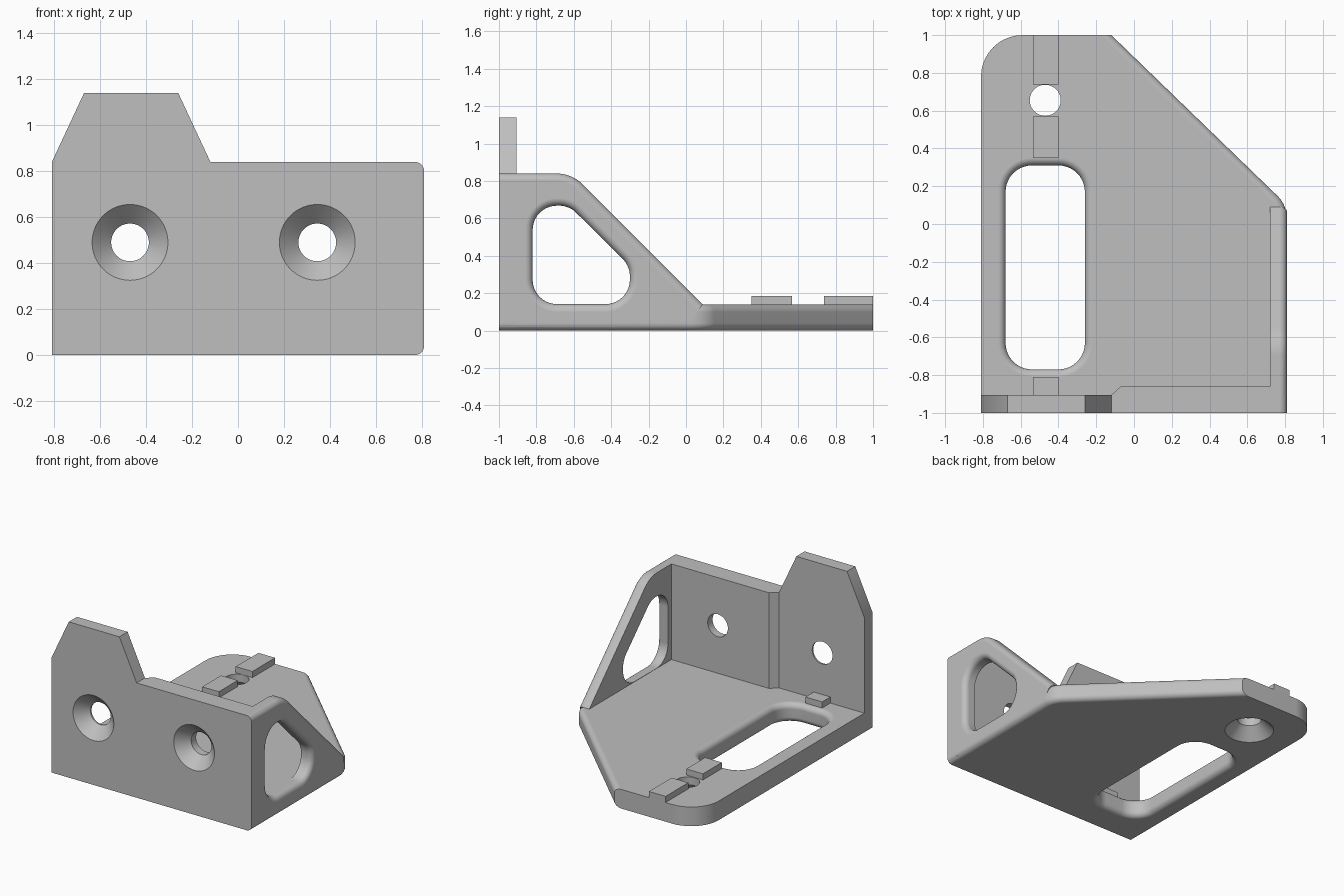
import bpy, bmesh, math
from mathutils import Vector

old = bpy.data.objects.get("Cube")
if old:
    bpy.data.objects.remove(old)

grey = bpy.data.materials.new("plain_grey")
grey.use_nodes = True
grey.diffuse_color = (0.52, 0.52, 0.52, 1)
grey.node_tree.nodes["Principled BSDF"].inputs["Base Color"].default_value = grey.diffuse_color

PLACE = {"X": lambda a, b, h: (h, a, b),
         "Y": lambda a, b, h: (a, h, b),
         "Z": lambda a, b, h: (a, b, h)}


def rounded(corners, grow=0.0, steps=10):
    """Outline from (a, b) or (a, b, radius) corners, grown about the arc centres."""
    out = []
    for i, corner in enumerate(corners):
        p = Vector(corner[:2])
        if len(corner) == 2:
            out.append(p)
            continue
        r = corner[2]
        u = (Vector(corners[i - 1][:2]) - p).normalized()
        v = (Vector(corners[(i + 1) % len(corners)][:2]) - p).normalized()
        half = u.angle(v) / 2
        centre = p + (u + v).normalized() * r / math.sin(half)
        start = (p + u * r / math.tan(half) - centre).normalized()
        end = (p + v * r / math.tan(half) - centre).normalized()
        out += [centre + start.slerp(end, k / steps) * (r + grow) for k in range(steps + 1)]
    return out


def circle(a, b, r, n=64):
    return [Vector((a + r * math.cos(math.tau * k / n), b + r * math.sin(math.tau * k / n)))
            for k in range(n)]


def loft(name, axis, levels, soften=None, radius=0.04):
    """Closed solid through (outline, height) levels; soften picks edges to round."""
    bm = bmesh.new()
    rings = [[bm.verts.new(PLACE[axis](p.x, p.y, h)) for p in pts] for pts, h in levels]
    n = len(rings[0])
    bm.faces.new(rings[0])
    bm.faces.new(rings[-1])
    for low, high in zip(rings, rings[1:]):
        for i in range(n):
            j = (i + 1) % n
            bm.faces.new((low[i], low[j], high[j], high[i]))
    bmesh.ops.recalc_face_normals(bm, faces=bm.faces)
    if soften:
        edges = [e for e in bm.edges if soften(e.verts[0].co, e.verts[1].co)]
        bmesh.ops.bevel(bm, geom=edges, offset=radius, segments=6, profile=0.5, affect="EDGES")
    mesh = bpy.data.meshes.new(name)
    bm.to_mesh(mesh)
    bm.free()
    mesh.materials.append(grey)
    ob = bpy.data.objects.new(name, mesh)
    bpy.context.collection.objects.link(ob)
    return ob


def prism(name, axis, corners, low, high, soften=None):
    pts = rounded(corners)
    return loft(name, axis, [(pts, low), (pts, high)], soften)


def select(ob):
    bpy.ops.object.select_all(action="DESELECT")
    bpy.context.view_layer.objects.active = ob
    ob.select_set(True)


def combine(body, other, operation):
    select(body)
    mod = body.modifiers.new("combine", "BOOLEAN")
    mod.operation, mod.object, mod.solver = operation, other, "EXACT"
    bpy.ops.object.modifier_apply(modifier=mod.name)
    bpy.data.objects.remove(other)


# Base plate, with rounded edges along the right side and the diagonal
FLOOR = 0.14


def base_edge(a, b):
    mid = (a + b) / 2
    if abs(a.z - b.z) > 0.01 or mid.x < -0.11 or mid.y < -0.99:
        return False
    return mid.z < 0.01 or mid.y > 0.03


body = prism("bracket_body", "Z",
             [(-0.81, -1), (0.81, -1), (0.81, 0.1, 0.17), (-0.12, 1), (-0.81, 1, 0.22)],
             0, FLOOR, base_edge)

# Front wall with raised tab, and its thicker section
wall = prism("front_wall", "Y",
             [(-0.81, 0), (-0.81, 0.84), (-0.67, 1.14), (-0.26, 1.14), (-0.12, 0.84),
              (0.81, 0.84, 0.04), (0.81, 0, 0.04)], -1, -0.905)
thick = prism("thick_wall", "Z",
              [(-0.12, -0.95), (-0.12, -0.905), (-0.07, -0.86), (0.75, -0.86), (0.75, -0.95)],
              0.07, 0.84)

# Triangular side wall, rounded along its outer rim
side = prism("side_wall", "X",
             [(-1, 0.06), (-1, 0.84), (-0.61, 0.84, 0.2), (0.09, FLOOR), (0.03, 0.06)],
             0.72, 0.81,
             lambda a, b: min(a.x, b.x) > 0.8 and min(a.z, b.z) > 0.1 and max(a.y, b.y) > -0.99)
for part in (wall, thick, side):
    combine(body, part, "UNION")

# Slot through the base, flared at both faces
R = 0.04
arc = [(R * (1 - math.cos(t)), R * math.sin(t)) for t in
       (math.pi / 2 * k / 6 for k in range(7))]
slot = [(x, y, 0.14) for x, y in ((-0.68, -0.77), (-0.26, -0.77), (-0.26, 0.31), (-0.68, 0.31))]
up = [(rounded(slot, g), FLOOR - R + h) for g, h in arc]
down = [(rounded(slot, g), R - h) for g, h in reversed(arc)]
wide = rounded(slot, R)
combine(body, loft("slot_cutter", "Z", [(wide, -0.1)] + down + up + [(wide, 0.3)]), "DIFFERENCE")

# Window through the side wall, flared on the outside
window = [(y, z, 0.13) for y, z in
          ((-0.82, 0.142), (-0.82, 0.668), (-0.625, 0.668), (-0.3, 0.345), (-0.3, 0.142))]
out = [(rounded(window, g), 0.81 - R + h) for g, h in arc]
combine(body, loft("window_cutter", "X",
                   [(rounded(window), 0.6)] + out + [(rounded(window, R), 0.9)]), "DIFFERENCE")


# Countersunk screw holes
def screw_hole(axis, a, b, face):
    shape = ((0.175, -0.01), (0.082, 0.083), (0.082, 0.3))
    combine(body, loft("hole_cutter", axis, [(circle(a, b, r), face + h) for r, h in shape]),
            "DIFFERENCE")


for x in (-0.47, 0.345):
    screw_hole("Y", x, 0.49, -1)
screw_hole("Z", -0.47, 0.655, 0)

# Smooth rounded surfaces, crisp flat ones
select(body)
bpy.ops.object.shade_smooth_by_angle(angle=math.radians(32))
weighted = body.modifiers.new("weighted_normals", "WEIGHTED_NORMAL")
weighted.keep_sharp = True

# Locating ribs on the base
for name, y0, y1 in (("front_rib", -0.92, -0.81), ("middle_rib", 0.35, 0.568),
                     ("back_rib", 0.738, 1.0)):
    prism(name, "Z", [(-0.535, y0), (-0.4, y0), (-0.4, y1), (-0.535, y1)], FLOOR - 0.01, 0.185)
